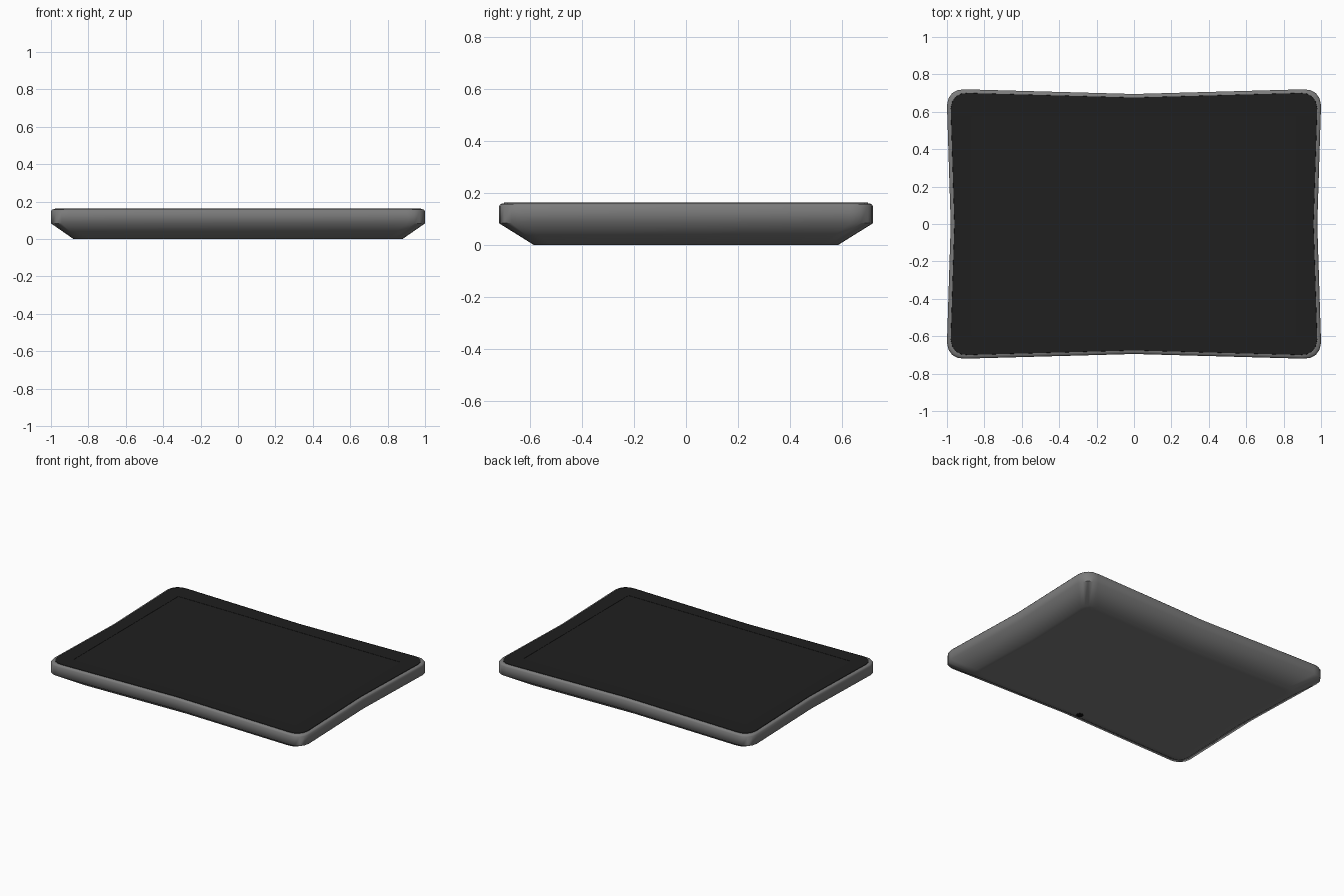
import bpy, bmesh, math

if "Cube" in bpy.data.objects:
    bpy.data.objects.remove(bpy.data.objects["Cube"])


def material(name, r, g, b):
    m = bpy.data.materials.new(name)
    m.diffuse_color = (r, g, b, 1)
    m.use_nodes = True
    m.node_tree.nodes["Principled BSDF"].inputs["Base Color"].default_value = m.diffuse_color
    return m


grey = material("grey metal", 0.2, 0.2, 0.2)
black = material("black glass", 0.0135, 0.0135, 0.0135)
display = material("dark display", 0.0145, 0.0145, 0.0145)
lens_black = material("lens black", 0.004, 0.004, 0.004)

# Pinched, corner-rounded outline: one quadrant mirrored to all four
Q = [(0.98, 0), (1.0, 0.635), (0.992, 0.672), (0.972, 0.70), (0.943, 0.716), (0.905, 0.72), (0, 0.695)]
OUT = (Q + [(-x, y) for x, y in reversed(Q[:-1])]
       + [(-x, -y) for x, y in Q[1:]] + [(x, -y) for x, y in reversed(Q[1:-1])])


def ring(bm, sx, sy, z):
    return [bm.verts.new((x * sx, y * sy, z)) for x, y in OUT]


def bridge(bm, a, b):
    n = len(a)
    for i in range(n):
        bm.faces.new((a[i], a[(i + 1) % n], b[(i + 1) % n], b[i]))


def finish(bm, name, mats, angle=None):
    mesh = bpy.data.meshes.new(name)
    bm.to_mesh(mesh)
    bm.free()
    ob = bpy.data.objects.new(name, mesh)
    bpy.context.collection.objects.link(ob)
    for m in mats:
        mesh.materials.append(m)
    if angle:
        bpy.ops.object.select_all(action='DESELECT')
        ob.select_set(True)
        bpy.context.view_layer.objects.active = ob
        bpy.ops.object.shade_smooth_by_angle(angle=math.radians(angle))
    return ob


# Back shell: flat back, sloped flank, straight side, small top bevel
bm = bmesh.new()
rings = [ring(bm, *p) for p in [(0.84, 0.77, 0), (0.88, 0.815, 0), (1, 1, 0.083),
                                (1, 1, 0.148), (0.994, 0.991, 0.157), (0.98, 0.973, 0.160)]]
for a, b in zip(rings, rings[1:]):
    bridge(bm, a, b)
bm.faces.new(list(reversed(rings[0])))
bm.faces.new(rings[-1])
finish(bm, "back_shell", [grey], 60)

# Front glass with a slightly recessed display
bm = bmesh.new()
low, top = ring(bm, 0.981, 0.974, 0.156), ring(bm, 0.979, 0.972, 0.163)
bridge(bm, low, top)
R = [(-0.87, -0.595), (0.867, -0.595), (0.867, 0.575), (-0.87, 0.575)]
rim = [bm.verts.new((x, y, 0.163)) for x, y in R]
floor = [bm.verts.new((x, y, 0.1612)) for x, y in R]
bridge(bm, floor, rim)
for f in bm.faces:
    if all(v in rim or v in floor for v in f.verts):
        f.normal_flip()
edges = [bm.edges.get((l[i - 1], l[i])) for l in (top, rim) for i in range(len(l))]
res = bmesh.ops.triangle_fill(bm, edges=edges, use_beauty=True, normal=(0, 0, 1))
for f in res["geom"]:
    if isinstance(f, bmesh.types.BMFace):
        f.normal_update()
        if f.normal.z < 0:
            f.normal_flip()
bm.faces.new(floor).material_index = 1
finish(bm, "front_glass", [black, display])

# Rear camera lens, a thin disc on the back
bm = bmesh.new()
bmesh.ops.create_cone(bm, cap_ends=True, segments=24, radius1=0.024, radius2=0.024, depth=0.004)
bmesh.ops.translate(bm, verts=bm.verts, vec=(0, -0.54, 0.001))
finish(bm, "rear_camera", [lens_black])
